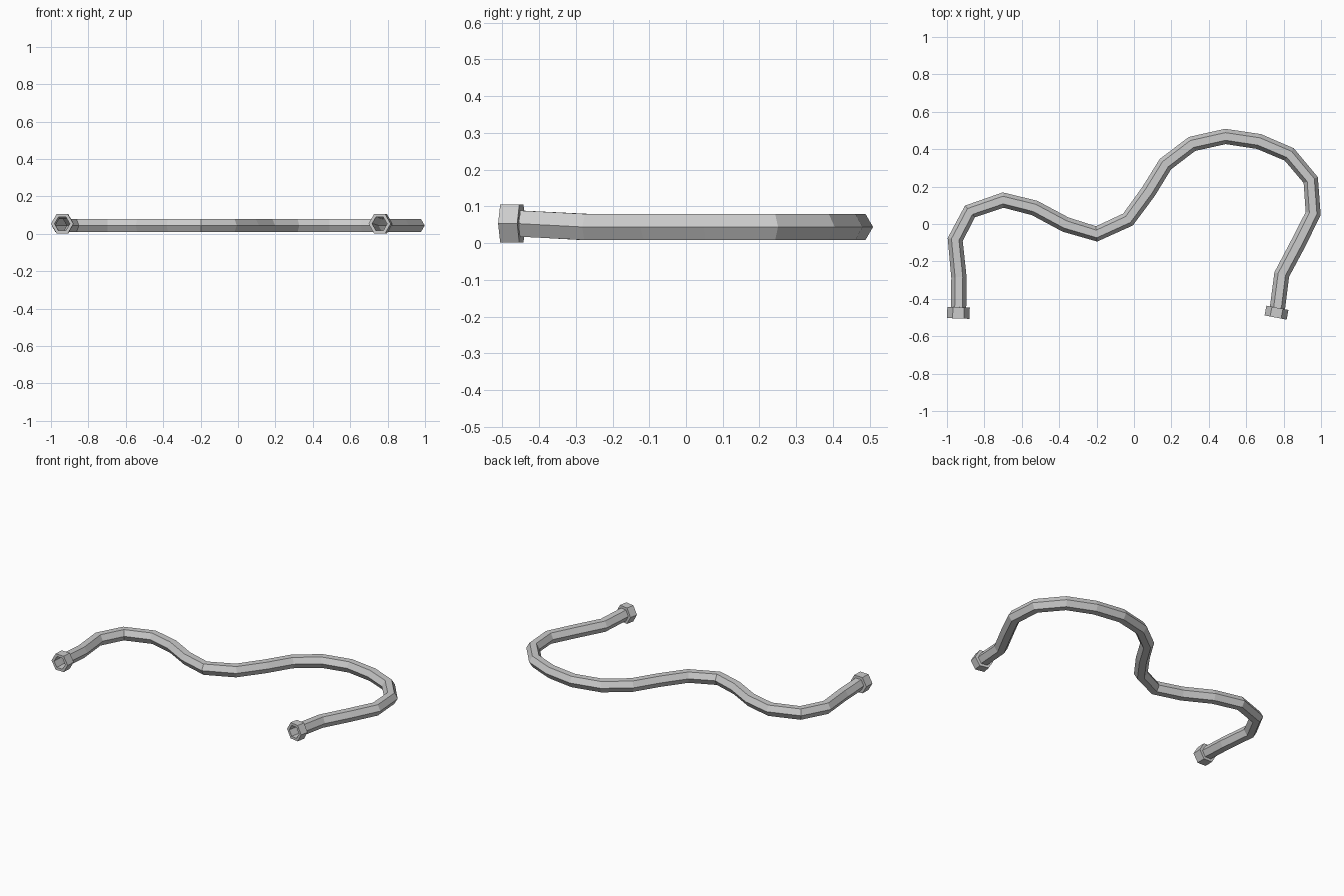
import bpy, bmesh, math
from mathutils import Vector

if "Cube" in bpy.data.objects:
    bpy.data.objects.remove(bpy.data.objects["Cube"])

UP = Vector((0, 0, 1))


def hex_ring(bm, centre, direction, radius):
    """Six-sided section with corners pointing sideways."""
    d = direction.normalized()
    side = d.cross(UP).normalized()
    top = side.cross(d).normalized()
    return [bm.verts.new(centre + radius * (side * math.cos(a) + top * math.sin(a)))
            for a in (i * math.pi / 3 for i in range(6))]


def bridge(bm, a, b):
    for i in range(6):
        j = (i + 1) % 6
        bm.faces.new((a[i], a[j], b[j], b[i]))


def finish(bm, name):
    bmesh.ops.recalc_face_normals(bm, faces=bm.faces)
    mesh = bpy.data.meshes.new(name)
    bm.to_mesh(mesh)
    bm.free()
    bpy.context.collection.objects.link(bpy.data.objects.new(name, mesh))


# Hose: hexagonal open tube along a winding path, ends slightly raised
plan = [(-0.938, -0.447), (-0.936, -0.285), (-0.956, -0.083), (-0.877, 0.067),
        (-0.70, 0.128), (-0.532, 0.086), (-0.366, -0.003), (-0.20, -0.053),
        (-0.032, 0.024), (0.078, 0.174), (0.168, 0.32), (0.31, 0.428),
        (0.489, 0.468), (0.668, 0.441), (0.83, 0.372), (0.945, 0.235),
        (0.958, 0.056), (0.877, -0.106), (0.79, -0.27), (0.767, -0.45)]
last = len(plan) - 1
path = [Vector((x, y, 0.053 if i in (0, last) else 0.044)) for i, (x, y) in enumerate(plan)]

bm = bmesh.new()
rings = []
for i, p in enumerate(path):
    before = (p - path[i - 1]).normalized() if i > 0 else Vector()
    after = (path[i + 1] - p).normalized() if i < last else Vector()
    rings.append(hex_ring(bm, p, before + after, 0.041))
for a, b in zip(rings, rings[1:]):
    bridge(bm, a, b)
finish(bm, "hose")


# Collars: hexagonal nuts with an open bore
def collar(name, front, back):
    front, back = Vector(front), Vector(back)
    bm = bmesh.new()
    d = back - front
    loops = [hex_ring(bm, c, d, r) for c, r in
             ((front, 0.06), (back, 0.06), (back, 0.041), (front, 0.041))]
    for i in range(4):
        bridge(bm, loops[i], loops[(i + 1) % 4])
    finish(bm, name)


collar("left_collar", (-0.94, -0.505, 0.053), (-0.938, -0.445, 0.053))
collar("right_collar", (0.757, -0.50, 0.053), (0.767, -0.448, 0.053))
